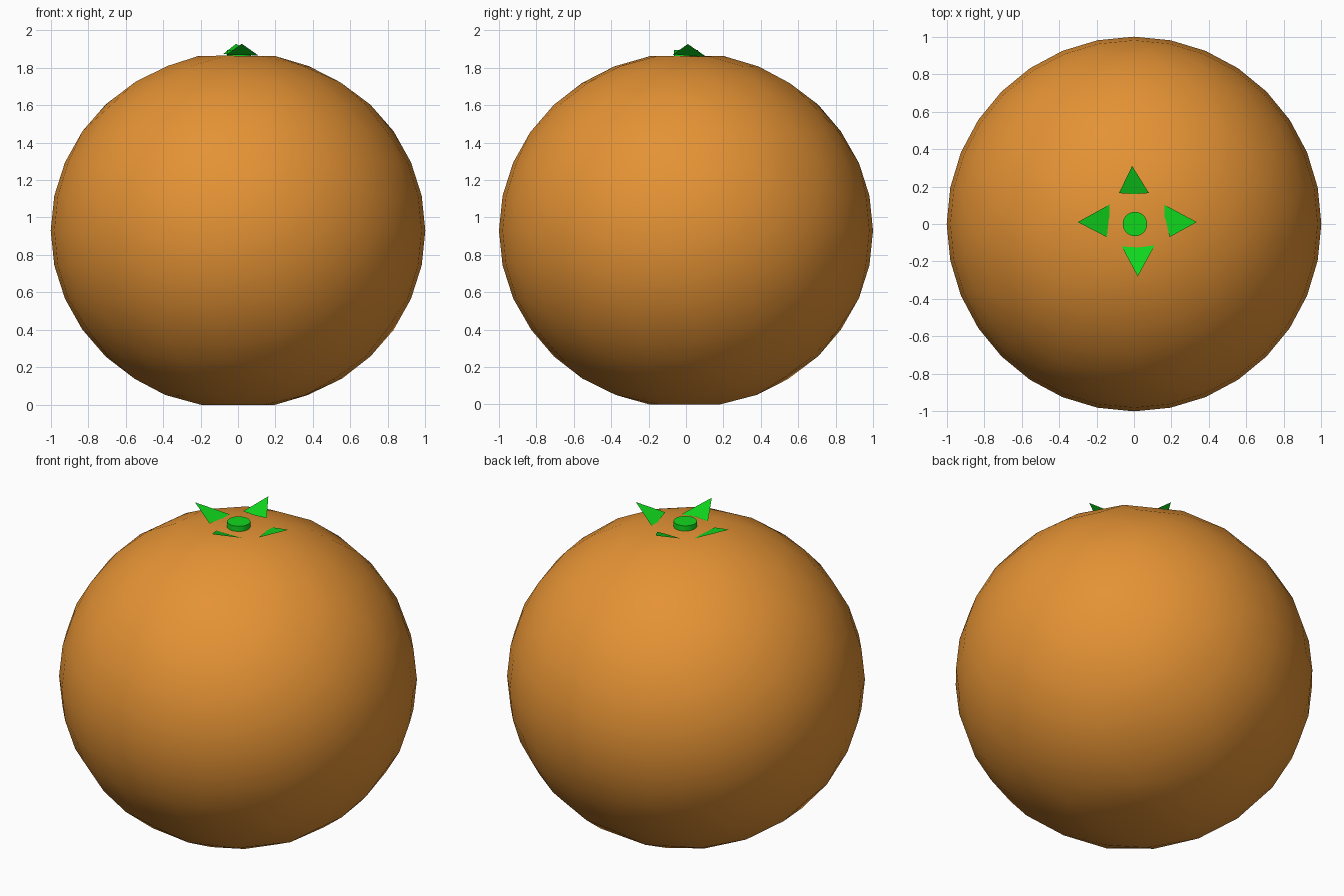
import bpy, bmesh

if "Cube" in bpy.data.objects:
    bpy.data.objects.remove(bpy.data.objects["Cube"])


def material(name, rgb):
    m = bpy.data.materials.new(name)
    m.diffuse_color = (*rgb, 1)
    m.use_nodes = True
    m.node_tree.nodes["Principled BSDF"].inputs["Base Color"].default_value = m.diffuse_color
    return m


def add_object(name, bm, mat, smooth=False):
    me = bpy.data.meshes.new(name)
    bm.to_mesh(me)
    bm.free()
    for p in me.polygons:
        p.use_smooth = smooth
    me.materials.append(mat)
    ob = bpy.data.objects.new(name, me)
    bpy.context.collection.objects.link(ob)
    return ob


orange = material("orange_peel", (0.78, 0.29, 0.035))
green = material("leaf_green", (0.005, 0.68, 0.012))

# Fruit: slightly squashed sphere with flat poles, faceted a little by decimation
bm = bmesh.new()
bmesh.ops.create_uvsphere(bm, u_segments=32, v_segments=16, radius=1)
for v in bm.verts:
    v.co.z = min(max(0.93 + 0.95 * v.co.z, 0.0), 1.864)
bmesh.ops.triangulate(bm, faces=bm.faces[:])
fruit = add_object("fruit", bm, orange, smooth=True)
dec = fruit.modifiers.new("facets", 'DECIMATE')
dec.ratio = 0.6

# Stem button: small disc in the middle of the top
bm = bmesh.new()
bmesh.ops.create_cone(bm, cap_ends=True, segments=32, radius1=0.065,
                      radius2=0.065, depth=0.05)
bmesh.ops.translate(bm, verts=bm.verts, vec=(0.005, 0, 1.87))
add_object("stem_button", bm, green)

# Leaves: flat pointed triangles rising outwards (tip, base corner, base middle, base corner)
leaves = {
    "leaf_left": [(-0.30, 0.01), (-0.145, -0.07), (-0.135, 0.02), (-0.11, 0.115)],
    "leaf_right": [(0.335, 0.01), (0.13, 0.12), (0.17, 0.02), (0.19, -0.07)],
    "leaf_front": [(0.02, -0.28), (0.11, -0.115), (0.02, -0.125), (-0.065, -0.12)],
    "leaf_back": [(-0.01, 0.31), (-0.08, 0.165), (0.0, 0.16), (0.08, 0.165)],
}
for name, pts in leaves.items():
    bm = bmesh.new()
    axis = 0 if name in ("leaf_left", "leaf_right") else 1
    tip = abs(pts[0][axis])
    vs = [bm.verts.new((x, y, 1.927 - 0.38 * (tip - abs((x, y)[axis]))))
          for x, y in pts]
    for i in (1, 2):
        bm.faces.new((vs[0], vs[i], vs[i + 1]))
    bmesh.ops.recalc_face_normals(bm, faces=bm.faces[:])
    if sum(f.normal.z for f in bm.faces) < 0:
        bmesh.ops.reverse_faces(bm, faces=bm.faces[:])
    add_object(name, bm, green)
